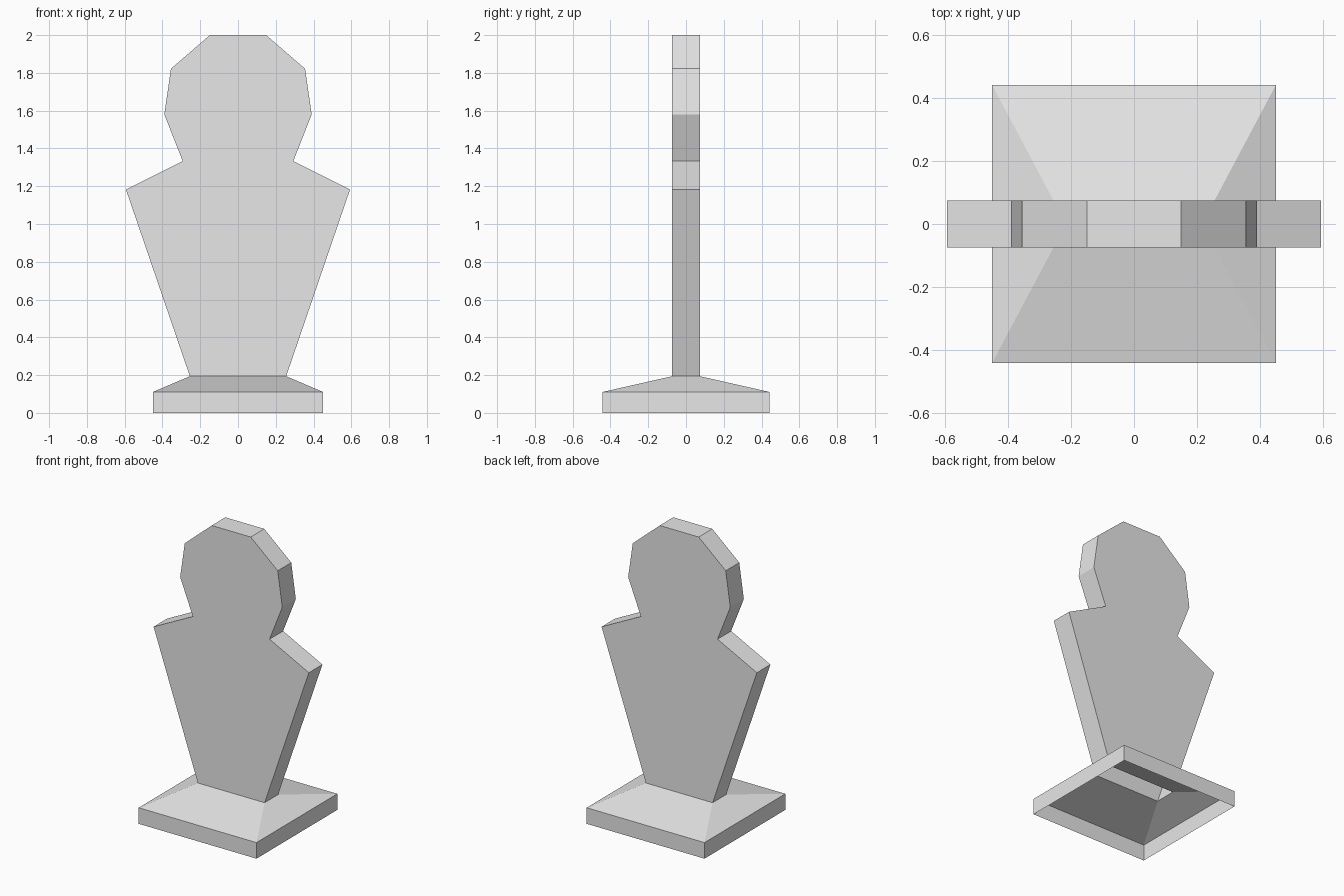
import bpy
import bmesh

cube = bpy.data.objects.get("Cube")
if cube:
    bpy.data.objects.remove(cube, do_unlink=True)

# Single flat grey
grey = bpy.data.materials.new("plain_grey")
grey.use_nodes = True
colour = (0.8, 0.8, 0.8, 1)
grey.diffuse_color = colour
grey.node_tree.nodes["Principled BSDF"].inputs["Base Color"].default_value = colour

HALF_DEPTH = 0.074
FOOT_WIDTH, FOOT_Z = 0.255, 0.194


def bridge(bm, loop_a, loop_b, closed=True):
    """Join two matching vertex loops with quads."""
    n = len(loop_a)
    for i in range(n if closed else n - 1):
        j = (i + 1) % n
        bm.faces.new((loop_a[i], loop_a[j], loop_b[j], loop_b[i]))


def finish(bm, name):
    """Turn the bmesh into a named flat-shaded object."""
    mesh = bpy.data.meshes.new(name)
    bm.to_mesh(mesh)
    bm.free()
    mesh.materials.append(grey)
    obj = bpy.data.objects.new(name, mesh)
    bpy.context.collection.objects.link(obj)
    return obj


# Base: hollow stand open below, upright rim then slope up to the panel
bm = bmesh.new()
rings = []
for hx, hy, z in ((0.45, 0.441, 0), (0.45, 0.441, 0.111),
                  (FOOT_WIDTH, HALF_DEPTH, FOOT_Z)):
    corners = ((-hx, -hy), (hx, -hy), (hx, hy), (-hx, hy))
    rings.append([bm.verts.new((x, y, z)) for x, y in corners])
for lower, upper in zip(rings, rings[1:]):
    bridge(bm, lower, upper)
finish(bm, "stand_base")

# Panel: head-and-shoulders silhouette, hollow and open where it meets the base
half = [(FOOT_WIDTH, FOOT_Z), (0.593, 1.182), (0.293, 1.333),
        (0.39, 1.58), (0.355, 1.822), (0.149, 2.0)]
outline = half + [(-x, z) for x, z in reversed(half)]
bm = bmesh.new()
front = [bm.verts.new((x, -HALF_DEPTH, z)) for x, z in outline]
back = [bm.verts.new((x, HALF_DEPTH, z)) for x, z in outline]
bm.faces.new(front)
bm.faces.new(reversed(back))
bridge(bm, back, front, closed=False)
bmesh.ops.recalc_face_normals(bm, faces=bm.faces[:])
finish(bm, "silhouette_panel")
